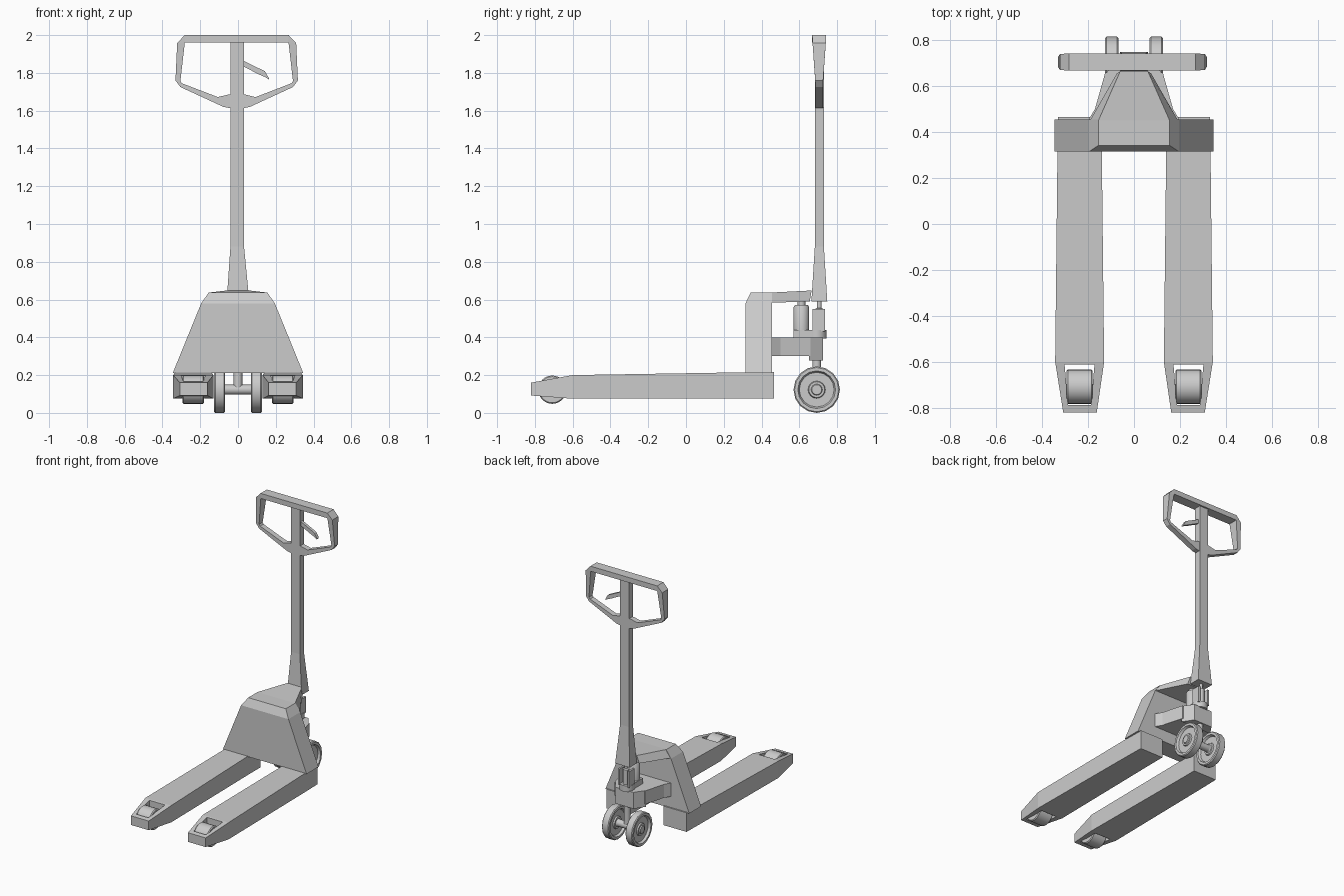
import bpy, bmesh, math
from mathutils import Vector

if "Cube" in bpy.data.objects:
    bpy.data.objects.remove(bpy.data.objects["Cube"])


def loft(name, rings, cyclic=False, smooth=False):
    """Skin a list of equal-length vertex rings, capping the ends."""
    bm = bmesh.new()
    vs = [[bm.verts.new(p) for p in r] for r in rings]
    n = len(vs[0])
    pairs = list(zip(vs, vs[1:])) + ([(vs[-1], vs[0])] if cyclic else [])
    for a, b in pairs:
        for i in range(n):
            j = (i + 1) % n
            bm.faces.new((a[i], a[j], b[j], b[i]))
    if not cyclic:
        bm.faces.new(vs[0])
        bm.faces.new(vs[-1])
    bmesh.ops.recalc_face_normals(bm, faces=bm.faces)
    me = bpy.data.meshes.new(name)
    bm.to_mesh(me)
    bm.free()
    ob = bpy.data.objects.new(name, me)
    bpy.context.collection.objects.link(ob)
    if smooth:
        bpy.ops.object.select_all(action='DESELECT')
        ob.select_set(True)
        bpy.context.view_layer.objects.active = ob
        bpy.ops.object.shade_smooth_by_angle(angle=math.radians(35))
    return ob


def ring_z(z, x0, x1, y0, y1):
    return [(x0, y0, z), (x1, y0, z), (x1, y1, z), (x0, y1, z)]


def ring_y(y, x0, x1, z0, z1):
    return [(x0, y, z0), (x1, y, z0), (x1, y, z1), (x0, y, z1)]


def box(name, x0, x1, y0, y1, z0, z1):
    return loft(name, [ring_z(z0, x0, x1, y0, y1), ring_z(z1, x0, x1, y0, y1)])


def lathe(name, profile, origin, axis, n=20):
    """Turn (position along axis, radius) pairs about the x or z axis."""
    rings = []
    for t, r in profile:
        ring = []
        for i in range(n):
            a = 2 * math.pi * i / n
            u, v = r * math.cos(a), r * math.sin(a)
            ring.append(Vector(origin) + Vector((t, u, v) if axis == 'X' else (u, v, t)))
        rings.append(ring)
    return loft(name, rings, smooth=True)


# forks with a roller window cut through each tip
for s, side in ((1, "right"), (-1, "left")):
    fork = loft("fork_" + side, [
        ring_y(0.465, s * 0.14, s * 0.33, 0.075, 0.217),
        ring_y(0.315, s * 0.14, s * 0.333, 0.075, 0.215),
        ring_y(-0.60, s * 0.13, s * 0.343, 0.075, 0.20),
        ring_y(-0.82, s * 0.162, s * 0.308, 0.092, 0.16)])
    cutter = loft("window_cutter", [
        ring_y(-0.612, s * 0.172, s * 0.302, 0, 0.3),
        ring_y(-0.788, s * 0.187, s * 0.287, 0, 0.3)])
    cutter.hide_render = True
    mod = fork.modifiers.new("window", 'BOOLEAN')
    mod.operation = 'DIFFERENCE'
    mod.solver = 'EXACT'
    mod.object = cutter
    bpy.ops.object.select_all(action='DESELECT')
    bpy.context.view_layer.objects.active = fork
    fork.select_set(True)
    bpy.ops.object.modifier_apply(modifier=mod.name)
    bpy.data.objects.remove(cutter)

    # fork roller and its pin
    c = (s * 0.237, -0.708, 0.123)
    lathe("fork_roller_" + side, [(-0.057, 0.069), (-0.051, 0.075),
                                  (0.051, 0.075), (0.057, 0.069)], c, 'X', 24)
    lathe("roller_pin_" + side, [(-0.075, 0.012), (0.075, 0.012)], c, 'X', 8)

    # steering wheel with recessed faces and a raised hub
    half = [(0.029, 0.022), (0.029, 0.026), (0.022, 0.03), (0.022, 0.042), (0.012, 0.046),
            (0.012, 0.092), (0.029, 0.1), (0.029, 0.117), (0.023, 0.123)]
    lathe("steer_wheel_" + side, [(-t, r) for t, r in half] + half[::-1],
          (s * 0.097, 0.692, 0.123), 'X', 16)

# sloped body between the forks
loft("body", [ring_z(0.212, -0.345, 0.345, 0.315, 0.455),
              ring_z(0.58, -0.195, 0.195, 0.315, 0.455),
              ring_z(0.637, -0.155, 0.155, 0.342, 0.455)])

# top plate reaching back to the handle
loft("top_plate", [
    [(-0.192, 0.45, 0.583), (0.192, 0.45, 0.583), (0.155, 0.45, 0.637), (-0.155, 0.45, 0.637)],
    [(-0.075, 0.655, 0.59), (0.075, 0.655, 0.59), (0.06, 0.665, 0.648), (-0.06, 0.665, 0.648)]])

# lower bracket and steering hub
loft("lower_bracket", [ring_y(0.45, -0.2, 0.2, 0.3, 0.4),
                       ring_y(0.50, -0.17, 0.17, 0.3, 0.4),
                       ring_y(0.66, -0.125, 0.125, 0.3, 0.4)])
loft("steering_hub", [ring_y(0.65, -0.125, 0.125, 0.278, 0.4),
                      ring_y(0.725, -0.075, 0.075, 0.278, 0.4)])

# steering stem and axle
lathe("steering_stem", [(0.13, 0.023), (0.29, 0.023)], (0, 0.692, 0), 'Z', 16)
lathe("wheel_axle", [(-0.1, 0.026), (0.1, 0.026)], (0, 0.692, 0.123), 'X', 16)

# hydraulic lift cylinder and pump
lathe("pump_base", [(0.395, 0.052), (0.44, 0.052)], (0, 0.692, 0), 'Z')
box("pump_block", -0.045, 0.045, 0.57, 0.69, 0.395, 0.44)
lathe("lift_cylinder", [(0.43, 0.041), (0.56, 0.041), (0.572, 0.034)], (0, 0.611, 0), 'Z')
lathe("lift_rod", [(0.56, 0.021), (0.60, 0.021)], (0, 0.611, 0), 'Z', 16)
for s, side in ((1, "right"), (-1, "left")):
    box("handle_yoke_" + side, s * 0.032, s * 0.046, 0.67, 0.735, 0.43, 0.55)
lathe("pump_piston", [(0.43, 0.022), (0.55, 0.022), (0.555, 0.012), (0.61, 0.012)],
      (0, 0.705, 0), 'Z', 16)

# handle column, flared at the foot
loft("handle_column", [ring_z(0.59, -0.06, 0.06, 0.664, 0.748),
                       ring_z(0.88, -0.04, 0.032, 0.682, 0.73),
                       ring_z(1.97, -0.04, 0.032, 0.682, 0.73)])

# handle loop: outer x, z, inner x, z, half depth
half = [(0.275, 2.0, 0.272, 1.962, 0.037), (0.315, 1.958, 0.275, 1.957, 0.035),
        (0.324, 1.76, 0.298, 1.757, 0.021), (0.298, 1.725, 0.290, 1.745, 0.02),
        (0.07, 1.62, 0.1, 1.672, 0.02), (0.03, 1.612, 0.045, 1.685, 0.02)]
path = [(1, p) for p in half] + [(-1, p) for p in half[::-1]]
cx, cy = -0.007, 0.705
loft("handle_loop", [[(cx + s * a, cy - d, b), (cx + s * a, cy + d, b),
                      (cx + s * c, cy + d, e), (cx + s * c, cy - d, e)]
                     for s, (a, b, c, e, d) in path], cyclic=True)

# release lever
lever = [(0.02, 1.868, 1.838), (0.115, 1.822, 1.79), (0.143, 1.808, 1.778), (0.163, 1.773, 1.766)]
loft("release_lever", [[(x, 0.695, a), (x, 0.717, a), (x, 0.717, b), (x, 0.695, b)]
                       for x, a, b in lever])
